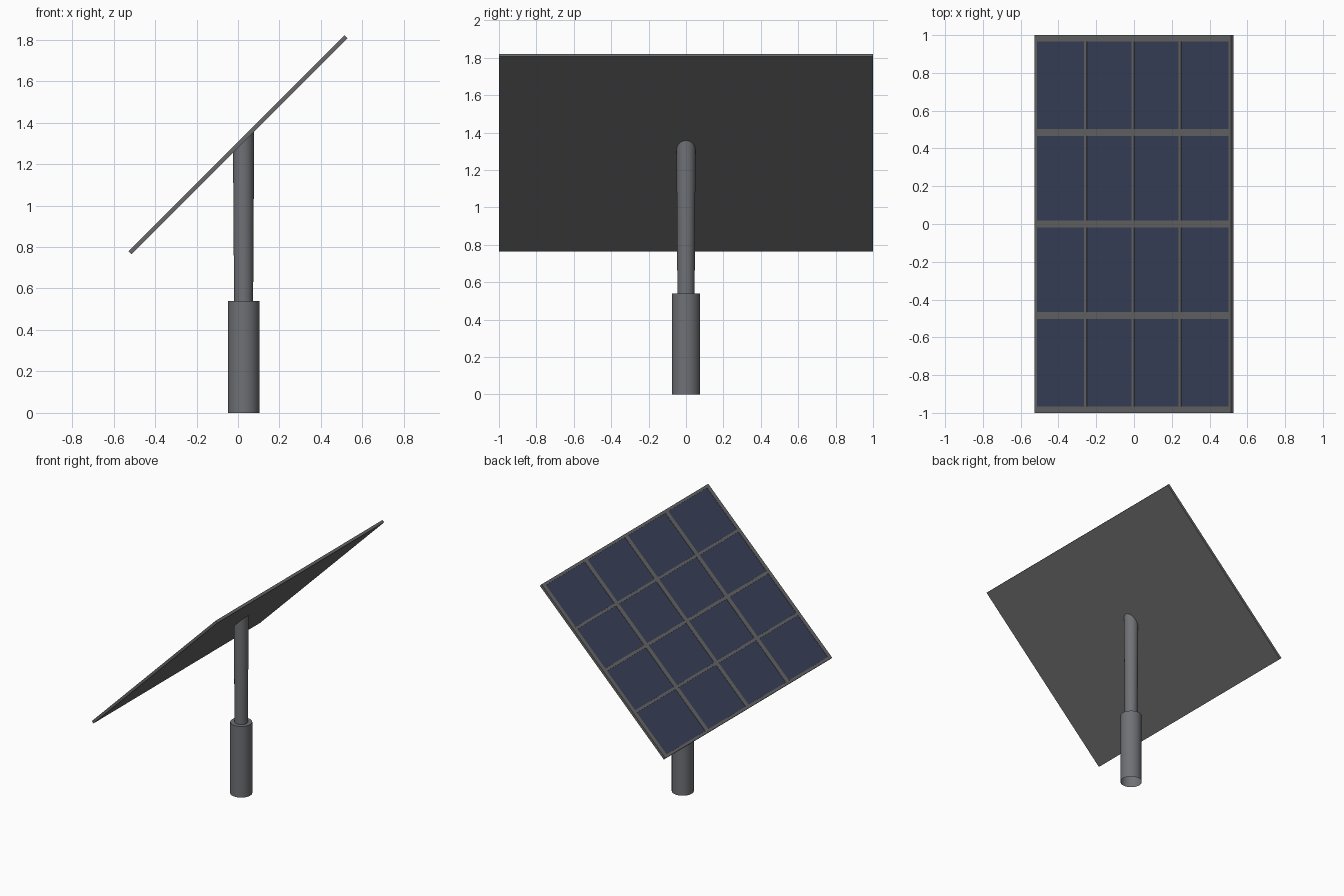
import bpy, bmesh, math
from mathutils import Matrix

if "Cube" in bpy.data.objects:
    bpy.data.objects.remove(bpy.data.objects["Cube"])

TILT = math.radians(45)
CENTRE_Z = 1.293
THICK = 0.02
HALF_W, HALF_L = 0.7365, 1.0
POLE_X = 0.027
SIDES = 32


def make_object(name, bm, materials=()):
    mesh = bpy.data.meshes.new(name)
    bm.to_mesh(mesh)
    bm.free()
    obj = bpy.data.objects.new(name, mesh)
    bpy.context.collection.objects.link(obj)
    for m in materials:
        mesh.materials.append(m)
    return obj


def colour(name, rgb):
    m = bpy.data.materials.new(name)
    m.diffuse_color = (*rgb, 1)
    m.use_nodes = True
    m.node_tree.nodes["Principled BSDF"].inputs["Base Color"].default_value = m.diffuse_color
    return m


def mirrored(values):
    return [-v for v in reversed(values)] + values


# Panel: gridded slab whose alternate squares are the solar cells
us = mirrored([0.0105, 0.344, 0.363, 0.717, HALF_W])
vs = mirrored([0.018, 0.465, 0.502, 0.967, HALF_L])
bm = bmesh.new()
grid = [[bm.verts.new((u, v, -THICK / 2)) for v in vs] for u in us]
cells = []
for i in range(len(us) - 1):
    for j in range(len(vs) - 1):
        f = bm.faces.new((grid[i][j], grid[i + 1][j], grid[i + 1][j + 1], grid[i][j + 1]))
        if i % 2 and j % 2:
            f.material_index = 1
bottom = list(bm.faces)
ext = bmesh.ops.extrude_face_region(bm, geom=bottom, use_keep_orig=True)["geom"]
bmesh.ops.translate(bm, vec=(0, 0, THICK), verts=[g for g in ext if isinstance(g, bmesh.types.BMVert)])
bmesh.ops.recalc_face_normals(bm, faces=bm.faces)
for f in bm.faces:
    if f.normal.z < 0.5:
        f.material_index = 0
    elif f.material_index == 1:
        cells.append(f)

# Cells sit slightly below the frame bars
rims = bmesh.ops.inset_individual(bm, faces=cells, thickness=0.0005, depth=-0.002)["faces"]
for f in rims:
    f.material_index = 0

# Plain back sheet
back = [f for f in bm.faces if f.normal.z < -0.5]
bmesh.ops.dissolve_faces(bm, faces=back)
bm.transform(Matrix.Translation((0, 0, CENTRE_Z)) @ Matrix.Rotation(-TILT, 4, 'Y'))
make_object("solar_panel", bm, [colour("frame_grey", (0.14, 0.14, 0.14)),
                                colour("cell_blue", (0.042, 0.056, 0.107))])

# Post: wide sleeve open at the foot, slimmer pole cut off along the panel
bm = bmesh.new()
profile = [(0.076, 0.0), (0.076, 0.54), (0.046, 0.54), (0.051, None)]
rings = []
for r, z in profile:
    ring = []
    for k in range(SIDES):
        a = 2 * math.pi * k / SIDES
        x, y = POLE_X + r * math.cos(a), r * math.sin(a)
        ring.append(bm.verts.new((x, y, CENTRE_Z + x if z is None else z)))
    rings.append(ring)
for low, high in zip(rings, rings[1:]):
    for k in range(SIDES):
        n = (k + 1) % SIDES
        bm.faces.new((low[k], low[n], high[n], high[k]))
post = make_object("post", bm, [colour("post_grey", (0.16, 0.165, 0.18))])
bpy.context.view_layer.objects.active = post
post.select_set(True)
bpy.ops.object.shade_smooth_by_angle(angle=math.radians(35))
